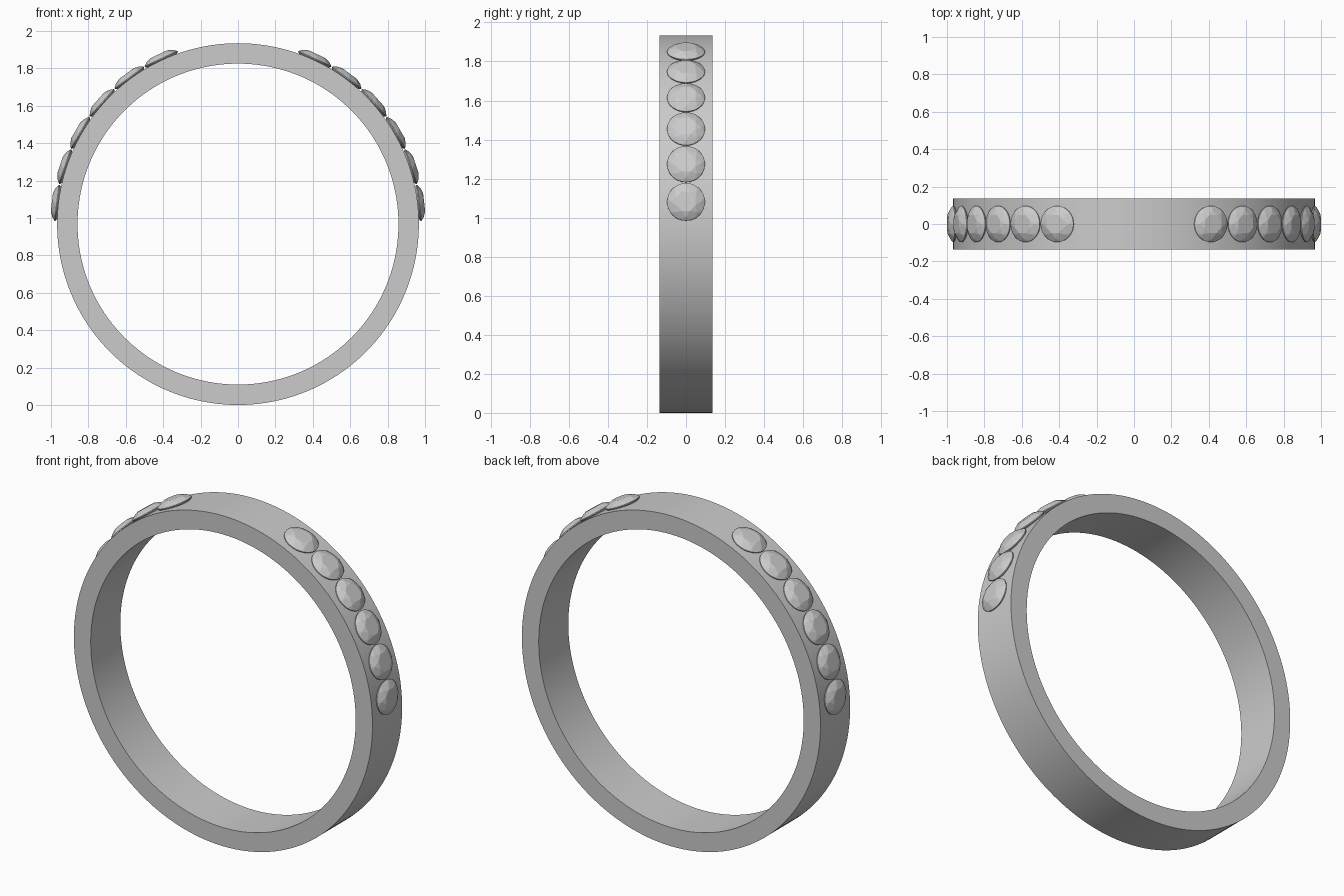
import bpy, bmesh
from math import pi, sin, cos, radians
from mathutils import Matrix, Vector

if "Cube" in bpy.data.objects:
    bpy.data.objects.remove(bpy.data.objects["Cube"])

R_OUT, R_IN, HALF_W, CZ = 0.967, 0.858, 0.137, 0.967


def make_object(name, bm):
    bmesh.ops.recalc_face_normals(bm, faces=bm.faces)
    mesh = bpy.data.meshes.new(name)
    bm.to_mesh(mesh)
    bm.free()
    obj = bpy.data.objects.new(name, mesh)
    bpy.context.collection.objects.link(obj)
    return obj


# Band: rectangular section spun around the y axis
bm = bmesh.new()
section = [(R_IN, -HALF_W), (R_OUT, -HALF_W), (R_OUT, HALF_W), (R_IN, HALF_W)]
vs = [bm.verts.new((r, y, 0)) for r, y in section]
edges = [bm.edges.new((vs[i], vs[(i + 1) % 4])) for i in range(4)]
bmesh.ops.spin(bm, geom=vs + edges, cent=(0, 0, 0), axis=(0, 1, 0),
               angle=2 * pi, steps=160, use_merge=True)
bmesh.ops.remove_doubles(bm, verts=bm.verts, dist=1e-5)
band = make_object("ring_band", bm)
band.location.z = CZ
bpy.context.view_layer.objects.active = band
band.select_set(True)
bpy.ops.object.shade_smooth_by_angle(angle=radians(30))


# Brilliant-cut stone: hull of table, crown, girdle, pavilion and culet
def gem_mesh():
    bm = bmesh.new()
    rings = [(8, 0.053, 0.029, 0.5), (8, 0.078, 0.018, 0.0),
             (32, 0.097, 0.003, 0.0), (32, 0.097, -0.002, 0.0),
             (8, 0.050, -0.042, 0.5), (1, 0.0, -0.080, 0.0)]
    for n, r, h, off in rings:
        for i in range(n):
            a = 2 * pi * (i + off) / n
            bm.verts.new((r * cos(a), r * sin(a), h))
    bmesh.ops.convex_hull(bm, input=bm.verts)
    bmesh.ops.dissolve_limit(bm, angle_limit=radians(1), verts=bm.verts, edges=bm.edges)
    return bm


# Six stones set along each shoulder of the band
for side, label in ((1, "right"), (-1, "left")):
    for i in range(6):
        tilt = side * radians(90 - (6.7 + 11.67 * i))
        gem = make_object(f"stone_{label}_{i + 1}", gem_mesh())
        gem.matrix_world = (Matrix.Translation(Vector((0, 0, CZ)))
                            @ Matrix.Rotation(tilt, 4, 'Y')
                            @ Matrix.Translation(Vector((0, 0, 0.973))))
